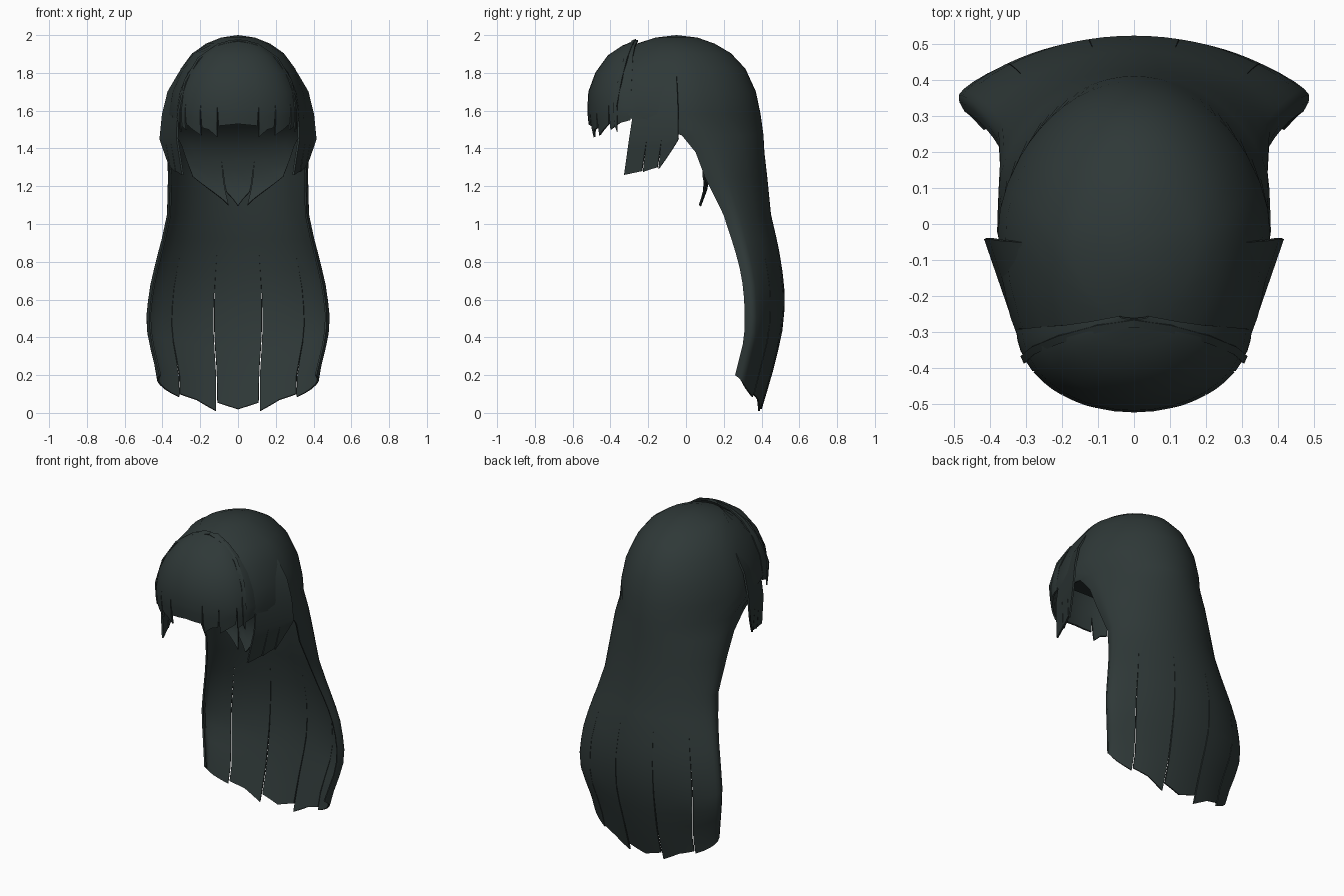
import bpy, bmesh, math

if "Cube" in bpy.data.objects:
    bpy.data.objects.remove(bpy.data.objects["Cube"])

hair = bpy.data.materials.new("dark_green_grey")
hair.diffuse_color = (0.028, 0.040, 0.039, 1)
hair.use_nodes = True
hair.node_tree.nodes["Principled BSDF"].inputs["Base Color"].default_value = hair.diffuse_color


def lookup(table, z):
    """Interpolate the rows of a table that runs from high z to low z."""
    if z >= table[0][0]:
        return table[0][1:]
    for p, q in zip(table, table[1:]):
        if z >= q[0]:
            k = (p[0] - z) / (p[0] - q[0])
            return [a + (b - a) * k for a, b in zip(p[1:], q[1:])]
    return table[-1][1:]


def split_sheet(name, f, rows, panels, cols=5, steps=6, gap=0.012, thick=0.01):
    """Sheet f(u, z): whole along rows, then cut into strands.
    A panel is (u0, u1, bottom z at u0, middle, u1)."""
    bm = bmesh.new()
    split = rows[-1]
    for u0, u1, b0, bmid, b1 in panels:
        grid = []
        for i in range(cols + 1):
            k = i / cols
            low = b0 + (bmid - b0) * 2 * k if k < 0.5 else bmid + (b1 - bmid) * (2 * k - 1)
            line = [f(u0 + (u1 - u0) * k, z) for z in rows]
            for j in range(1, steps + 1):
                v = j / steps
                g = gap * v                      # strands narrow toward their tips
                u = u0 + g + (u1 - u0 - 2 * g) * k
                line.append(f(u, split + (low - split) * v))
            grid.append([bm.verts.new(p) for p in line])
        for a, b in zip(grid, grid[1:]):
            for j in range(len(a) - 1):
                bm.faces.new((a[j], a[j + 1], b[j + 1], b[j]))
    bmesh.ops.remove_doubles(bm, verts=bm.verts, dist=0.0008)
    bmesh.ops.recalc_face_normals(bm, faces=bm.faces)
    mesh = bpy.data.meshes.new(name)
    bm.to_mesh(mesh)
    bm.free()
    mesh.materials.append(hair)
    ob = bpy.data.objects.new(name, mesh)
    bpy.context.collection.objects.link(ob)
    bpy.ops.object.select_all(action='DESELECT')
    ob.select_set(True)
    bpy.context.view_layer.objects.active = ob
    solid = ob.modifiers.new("thickness", 'SOLIDIFY')
    solid.thickness = thick
    solid.offset = 0
    bpy.ops.object.modifier_apply(modifier=solid.name)
    bpy.ops.object.shade_smooth_by_angle(angle=math.radians(45))
    return ob


def mirrored(panels):
    return [(-u1, -u0, c, b, a) for u0, u1, a, b, c in reversed(panels)]


# Crown and long back hair: z, half width, back y, centre y, front y, sweep angle
HULL = [
    (1.995, 0, -.05, -.05, -.05, 180),
    (1.982, .09, .06, -.05, -.16, 180),
    (1.95, .17, .15, -.05, -.26, 180),
    (1.90, .24, .235, -.04, -.36, 147),
    (1.82, .30, .31, -.03, -.48, 132),
    (1.70, .352, .365, -.02, -.55, 129),
    (1.58, .372, .39, -.01, -.60, 126),
    (1.47, .375, .405, .0, -.40, 93),
    (1.38, .37, .41, .10, -.21, 99),
    (1.25, .367, .425, .167, -.09, 105),
    (1.05, .372, .445, .25, .055, 105),
    (0.92, .40, .475, .29, .105, 105),
    (0.80, .432, .50, .325, .15, 105),
    (0.65, .467, .517, .35, .185, 105),
    (0.50, .483, .515, .354, .196, 105),
    (0.40, .475, .50, .35, .20, 105),
    (0.20, .425, .45, .30, .15, 105),
    (0.00, .42, .39, .26, .135, 105)]


def hull(u, z):
    a, yb, yc, yf, sweep = lookup(HULL, z)
    t = math.radians(sweep) * u
    c = math.cos(t)
    p = 1.2 + .4 * min(1, max(0, (1.2 - z) / .4))    # back flattens lower down
    y = yc + (yb - yc) * c ** p if c > 0 else yc + c * (yc - yf)
    return (a * math.sin(t), y, z)


right = [(.148, .45, .01, .07, .10), (.45, 1, .085, .15, .20)]
split_sheet("crown_and_back_hair", hull, [r[0] for r in HULL if r[0] > .85] + [.85],
            mirrored(right) + [(-.148, .148, .055, .02, .055)] + right, cols=6, steps=8, gap=.005)

# Fringe: z, half width, centre y, side y
FRINGE = [
    (1.97, .04, -.262, -.255), (1.94, .12, -.335, -.27), (1.89, .19, -.41, -.28),
    (1.80, .262, -.475, -.285), (1.70, .305, -.512, -.29), (1.60, .322, -.518, -.29),
    (1.50, .315, -.508, -.29), (1.45, .305, -.495, -.30)]


def fringe(u, z):
    w, yf, ye = lookup(FRINGE, z)
    t = math.radians(90) * u
    return (w * math.sin(t), ye + (yf - ye) * math.cos(t), z)


right = [(.22, .42, 1.46, 1.50, 1.51), (.42, .66, 1.47, 1.50, 1.53), (.66, 1, 1.50, 1.535, 1.55)]
split_sheet("fringe", fringe, [r[0] for r in FRINGE[:5]] + [1.64],
            mirrored(right) + [(-.22, .22, 1.52, 1.53, 1.52)] + right, cols=4, steps=4, gap=.012)

# Side locks: z, half width, front y, rear y
LOCK = [
    (1.88, .235, -.16, -.06), (1.80, .312, -.24, -.05), (1.70, .37, -.27, -.045),
    (1.58, .398, -.28, -.04), (1.45, .411, -.30, -.04), (1.26, .385, -.33, -.06)]
for side, label in ((1, "right"), (-1, "left")):
    def lock(u, z):
        a, y0, y1 = lookup(LOCK, z)
        y = y0 + (y1 - y0) * u
        return (side * a * (1 + .84 * (y + .04)), y, z)
    split_sheet("side_lock_" + label, lock, [r[0] for r in LOCK[:4]] + [1.45],
                [(0, .36, 1.26, 1.27, 1.28), (.36, .66, 1.275, 1.29, 1.30),
                 (.66, 1, 1.29, 1.36, 1.44)], cols=3, steps=4, gap=.012)

# Nape hair and underside of the scalp: z, half width, y
NAPE = [
    (1.68, .22, -.40), (1.62, .33, -.20), (1.52, .35, -.02), (1.42, .30, .075),
    (1.30, .26, .11), (1.20, .225, .115), (1.10, .15, .075)]


def nape(u, z):
    w, y = lookup(NAPE, z)
    return (w * u, y - .02 * u * u, z)


right = [(.32, 1, 1.10, 1.17, 1.25)]
split_sheet("nape_hair", nape, [r[0] for r in NAPE[:4]] + [1.34],
            mirrored(right) + [(-.32, .32, 1.17, 1.095, 1.17)] + right, cols=4, steps=4, gap=.015)

# Thin loose strand arching over the fringe on each side: z, x, y
ARCH = [
    (1.968, 0, -.285), (1.945, .10, -.30), (1.87, .205, -.33), (1.75, .275, -.36),
    (1.62, .302, -.385), (1.50, .297, -.38)]
for side, label in ((1, "right"), (-1, "left")):
    def arch(u, z):
        x, y = lookup(ARCH, z)
        return (side * x * (1 + .03 * u), y + .02 * u, z + .008 * u)
    split_sheet("arched_strand_" + label, arch, [r[0] for r in ARCH[:5]],
                [(0, 1, 1.52, 1.50, 1.48)], cols=2, steps=3, gap=.2, thick=.008)
